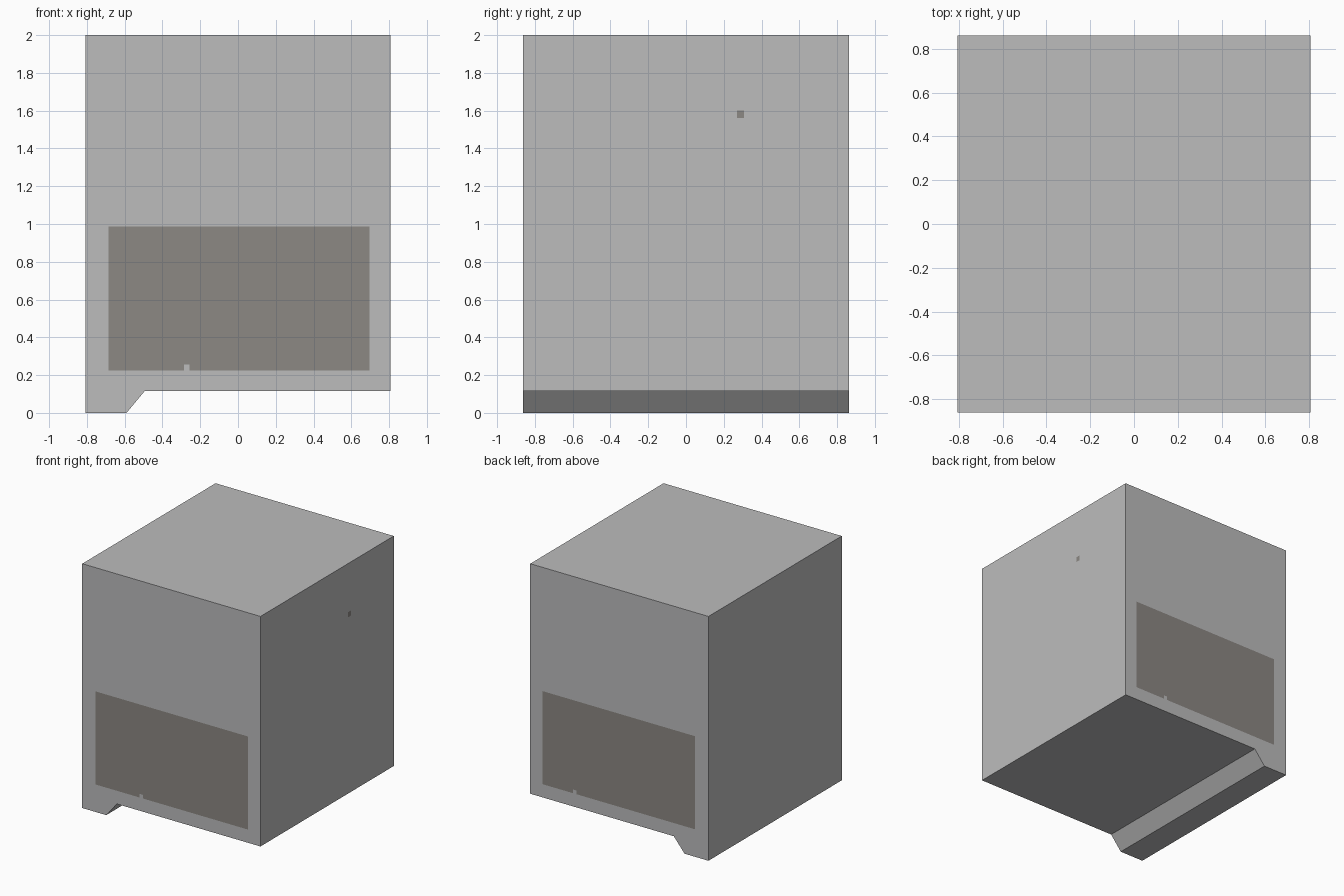
import bpy, bmesh

if "Cube" in bpy.data.objects:
    bpy.data.objects.remove(bpy.data.objects["Cube"])

HX, HY = 0.807, 0.862


def material(name, rgb):
    m = bpy.data.materials.new(name)
    m.diffuse_color = (*rgb, 1.0)
    m.use_nodes = True
    m.node_tree.nodes["Principled BSDF"].inputs["Base Color"].default_value = m.diffuse_color
    return m


# Side profile of the block, with a sloped foot on the left
profile = [(-HX, 0), (-0.59, 0), (-0.493, 0.117), (HX, 0.117), (HX, 2), (-HX, 2)]

bm = bmesh.new()
face = bm.faces.new([bm.verts.new((x, -HY, z)) for x, z in profile])
new = bmesh.ops.extrude_face_region(bm, geom=[face])["geom"]
bmesh.ops.translate(bm, vec=(0, 2 * HY, 0),
                    verts=[v for v in new if isinstance(v, bmesh.types.BMVert)])
bmesh.ops.recalc_face_normals(bm, faces=bm.faces)

# Cut lines for the panels, their small notches and the side spot
cuts = {0: (-0.685, -0.287, -0.256, 0.39, 0.42, 0.696),
        1: (0.27, 0.308),
        2: (0.225, 0.255, 0.987, 1.56, 1.602)}
for axis, values in cuts.items():
    for value in values:
        co, no = [0, 0, 0], [0, 0, 0]
        co[axis], no[axis] = value, 1
        bmesh.ops.bisect_plane(bm, geom=bm.verts[:] + bm.edges[:] + bm.faces[:],
                               plane_co=co, plane_no=no)


def is_dark(f):
    c, n = f.calc_center_median(), f.normal
    if abs(n.y) > 0.9:  # front and back panels
        notch = -0.287 < c.x < -0.256 if n.y < 0 else 0.39 < c.x < 0.42
        return (-0.685 < c.x < 0.696 and 0.225 < c.z < 0.987
                and not (notch and c.z < 0.255))
    return n.x > 0.9 and 0.27 < c.y < 0.308 and 1.56 < c.z < 1.602


for f in bm.faces:
    f.material_index = int(is_dark(f))

mesh = bpy.data.meshes.new("block_body")
bm.to_mesh(mesh)
bm.free()
mesh.materials.append(material("light grey", (0.503, 0.503, 0.507)))
mesh.materials.append(material("warm dark grey", (0.262, 0.246, 0.227)))
bpy.context.collection.objects.link(bpy.data.objects.new("block_body", mesh))
